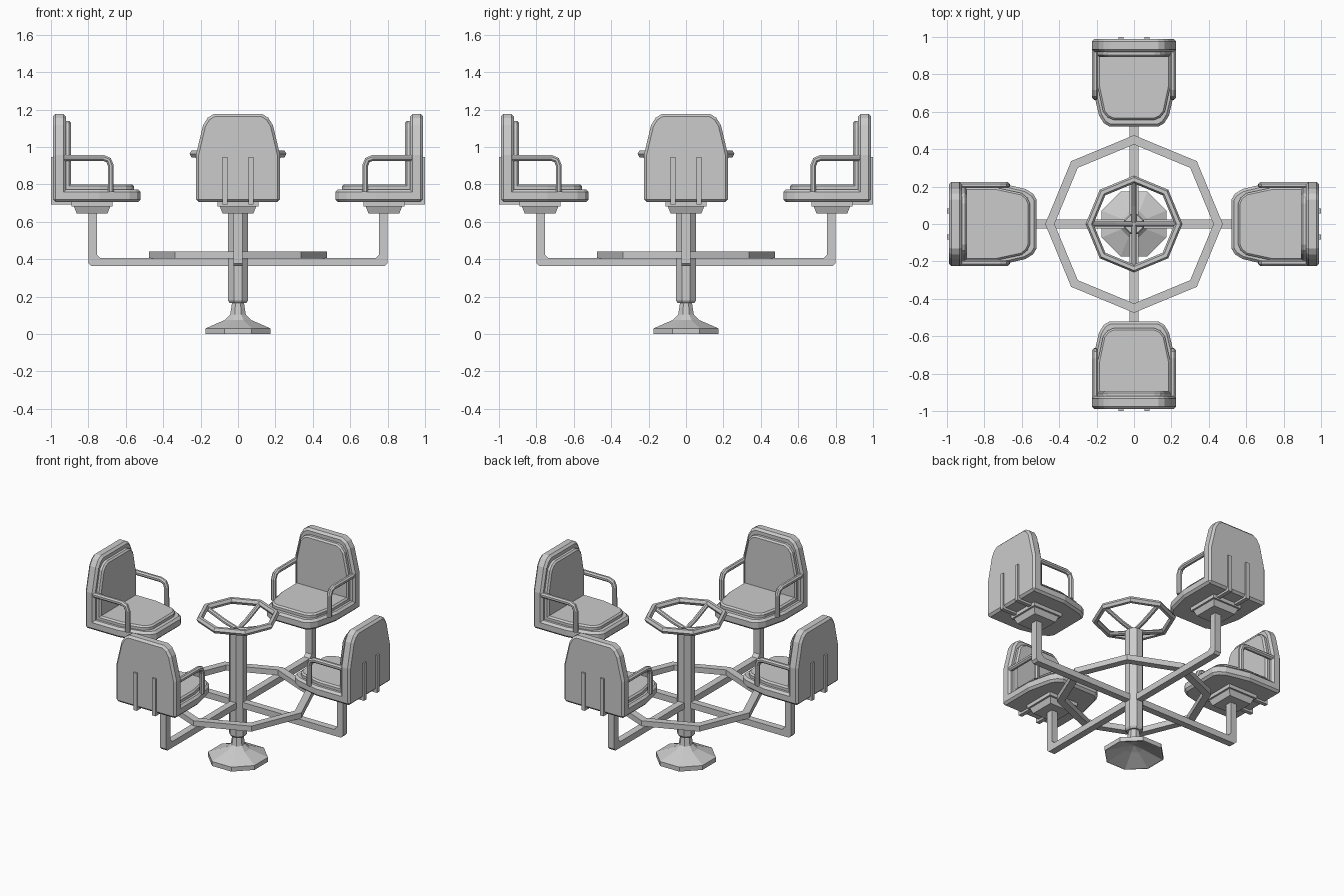
import bpy, bmesh
from math import pi, radians, cos, sin
from mathutils import Vector, Matrix

cube = bpy.data.objects.get("Cube")
if cube:
    bpy.data.objects.remove(cube)

grey = bpy.data.materials.new("painted_grey")
grey.use_nodes = True
COLOUR = (0.6, 0.6, 0.6, 1)
grey.diffuse_color = COLOUR
grey.node_tree.nodes["Principled BSDF"].inputs["Base Color"].default_value = COLOUR

SIDES = ("front", "left", "back", "right")


def place(name, bm, bevel=0, copies=False):
    """Turn a bmesh into one object, or four spaced around the pole."""
    bmesh.ops.recalc_face_normals(bm, faces=bm.faces[:])
    mesh = bpy.data.meshes.new(name)
    bm.to_mesh(mesh)
    bm.free()
    mesh.materials.append(grey)
    for i, side in enumerate(SIDES if copies else ("",)):
        obj = bpy.data.objects.new(f"{side}_{name}" if side else name, mesh)
        bpy.context.collection.objects.link(obj)
        obj.rotation_euler.z = i * pi / 2
        if bevel:
            mod = obj.modifiers.new("chamfer", "BEVEL")
            mod.width, mod.segments = bevel, 1
            mod.limit_method, mod.angle_limit = "ANGLE", radians(55)


def prism(bm, points, depth):
    """Extrude a flat polygon along a vector."""
    face = bm.faces.new([bm.verts.new(p) for p in points])
    new = bmesh.ops.extrude_face_region(bm, geom=[face])["geom"]
    bmesh.ops.translate(bm, vec=depth, verts=[v for v in new if isinstance(v, bmesh.types.BMVert)])


def box(bm, low, high):
    (x, y, z), (X, Y, Z) = low, high
    prism(bm, [(x, y, z), (X, y, z), (X, Y, z), (x, Y, z)], (0, 0, Z - z))


def tube(bm, path, radius, sides=8):
    """Sweep a polygon along a path lying in a plane of constant x."""
    path = [Vector(p) for p in path]
    across, rings = Vector((1, 0, 0)), []
    for i, p in enumerate(path):
        before = (p - path[i - 1]).normalized() if i else Vector()
        after = (path[i + 1] - p).normalized() if i < len(path) - 1 else Vector()
        up = across.cross((before + after).normalized())
        angles = [(k + 0.5) * 2 * pi / sides for k in range(sides)]
        rings.append([bm.verts.new(p + radius * (across * cos(a) + up * sin(a))) for a in angles])
    for a, b in zip(rings, rings[1:]):
        for k in range(sides):
            j = (k + 1) % sides
            bm.faces.new((a[k], a[j], b[j], b[k]))
    bm.faces.new(rings[0])
    bm.faces.new(rings[-1])


def lathe(name, profile, turn, closed=False):
    """Eight-sided turning of (radius, height) points."""
    bm = bmesh.new()
    verts = [bm.verts.new((r, 0, z)) for r, z in profile]
    edges = [bm.edges.new(pair) for pair in zip(verts, verts[1:])]
    if closed:
        edges.append(bm.edges.new((verts[-1], verts[0])))
    bmesh.ops.rotate(bm, verts=verts, matrix=Matrix.Rotation(turn, 3, "Z"))
    bmesh.ops.spin(bm, geom=verts + edges, axis=(0, 0, 1), cent=(0, 0, 0), angle=2 * pi, steps=8)
    bmesh.ops.remove_doubles(bm, verts=bm.verts[:], dist=0.0005)
    place(name, bm)


# Central pedestal, pole and foot ring
lathe("base", [(0, 0.07), (0.06, 0.05), (0.178, 0), (0.188, 0), (0.188, 0.03),
               (0.075, 0.075), (0.045, 0.105), (0.034, 0.17), (0, 0.17)], pi / 8)
lathe("pole", [(0, 0.165), (0.048, 0.165), (0.057, 0.178), (0.057, 0.865),
               (0.05, 0.875), (0, 0.875)], pi / 8)
lathe("foot_ring", [(0.425, 0.403), (0.475, 0.403), (0.475, 0.44), (0.425, 0.44)], 0, True)

# Hand wheel
lathe("wheel_rim", [(0.238 + 0.021 * cos(k * pi / 3), 0.963 + 0.021 * sin(k * pi / 3))
                    for k in range(6)], 0, True)
bm = bmesh.new()
tube(bm, [(0, -0.235, 0.96), (0, -0.1, 0.905), (0, 0, 0.875)], 0.015)
place("wheel_spoke", bm, copies=True)

# Bent support arms under the seats
bm = bmesh.new()
prism(bm, [(-0.023, y, z) for y, z in (
    (0, 0.363), (-0.785, 0.363), (-0.8, 0.378), (-0.8, 0.66),
    (-0.755, 0.66), (-0.755, 0.425), (-0.735, 0.405), (0, 0.405))], (0.046, 0, 0))
place("support_arm", bm, copies=True)

# Tapered mounting plate
bm = bmesh.new()
box(bm, (-0.11, -0.89, 0.645), (0.11, -0.67, 0.712))
for v in bm.verts:
    if v.co.z < 0.65:
        v.co.x *= 0.75
        v.co.y = -0.78 + (v.co.y + 0.78) * 0.75
box(bm, (-0.11, -0.89, 0.682), (0.11, -0.67, 0.712))
place("mounting_plate", bm, copies=True)

# Rounded slabs shared by the seat and the backrest
SHELL = [(0.225, 0), (0.225, 0.25), (0.187, 0.41), (0.162, 0.45), (0.13, 0.47)]
PAD = [(0.195, 0.06), (0.195, 0.25), (0.165, 0.39), (0.14, 0.42), (0.11, 0.433)]


def slab(name, half, start, depth, upright, bevel):
    outline = half + [(-u, v) for u, v in reversed(half)]
    bm = bmesh.new()
    if upright:
        prism(bm, [(u, start, 0.706 + v) for u, v in outline], (0, depth, 0))
    else:
        prism(bm, [(u, -0.99 + v, start) for u, v in outline], (0, 0, depth))
    place(name, bm, bevel, True)


slab("seat", SHELL, 0.706, 0.066, False, 0.014)
slab("backrest", SHELL, -0.99, 0.07, True, 0.014)
slab("seat_cushion", PAD, 0.76, 0.04, False, 0.01)
slab("back_cushion", PAD, -0.93, 0.037, True, 0.01)

# Armrests
bm = bmesh.new()
for x in (-0.208, 0.208):
    tube(bm, [(x, y, z) for y, z in ((-0.93, 0.941), (-0.72, 0.941), (-0.692, 0.93),
                                     (-0.68, 0.9), (-0.68, 0.76))], 0.017)
place("armrests", bm, copies=True)

# Straps behind the backrest, folded under the seat
bm = bmesh.new()
for x in (-0.07, 0.07):
    box(bm, (x - 0.013, -1, 0.692), (x + 0.013, -0.98, 0.945))
    box(bm, (x - 0.013, -1, 0.692), (x + 0.013, -0.86, 0.712))
place("back_straps", bm, copies=True)
